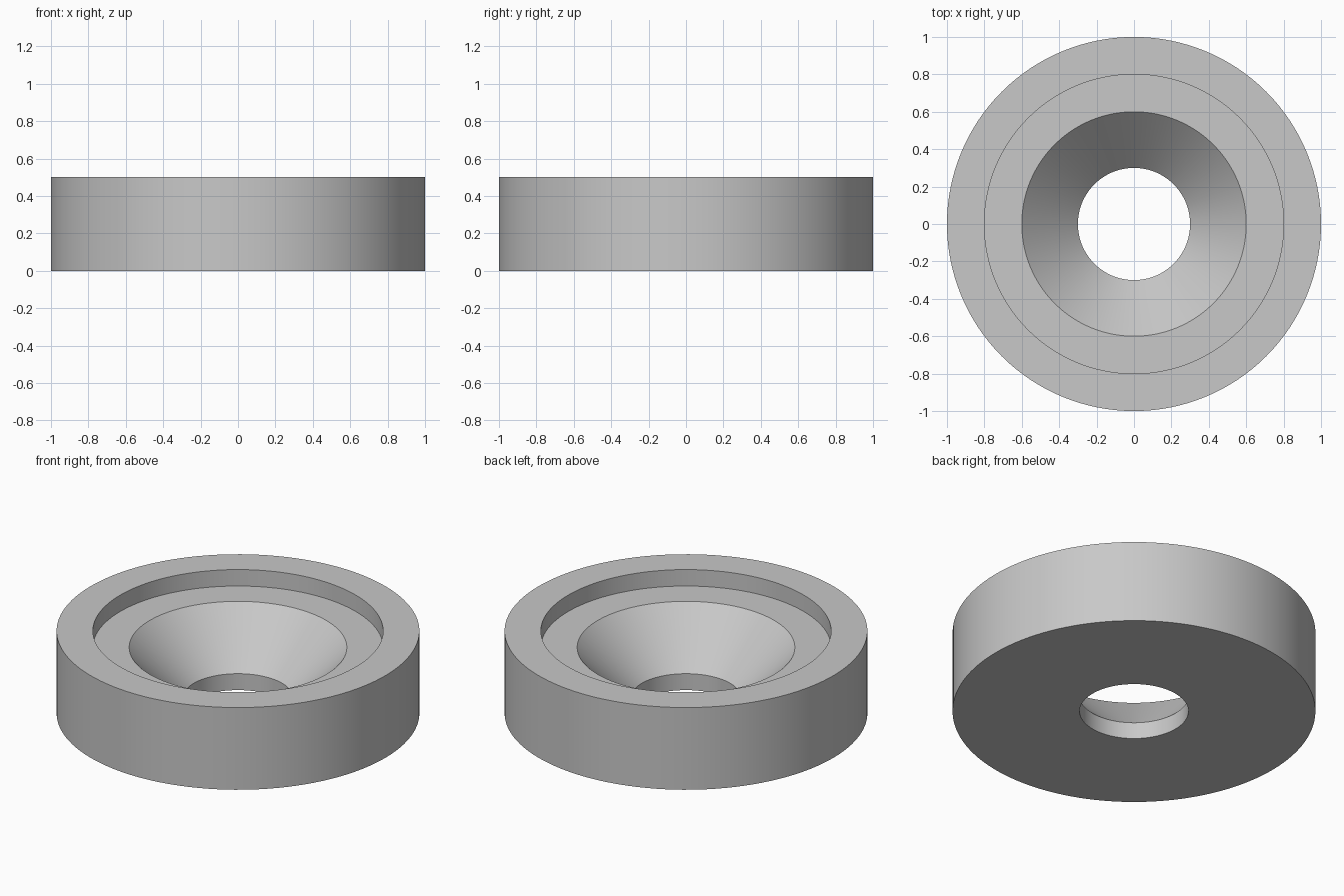
import bpy
import bmesh
import math

cube = bpy.data.objects.get("Cube")
if cube:
    bpy.data.objects.remove(cube, do_unlink=True)

SEGMENTS = 128

# Plain grey material
grey = bpy.data.materials.new("light_grey")
grey.use_nodes = True
colour = (0.58, 0.58, 0.58, 1.0)
grey.diffuse_color = colour
grey.node_tree.nodes["Principled BSDF"].inputs["Base Color"].default_value = colour

# Cross-section (radius, height): outer wall, rim, recess, countersink, bore
profile = [(1.0, 0.0), (1.0, 0.5), (0.8, 0.5), (0.8, 0.4),
           (0.6, 0.4), (0.3, 0.1), (0.3, 0.0)]

# Revolve the closed section around the z axis
bm = bmesh.new()
verts = [bm.verts.new((r, 0, z)) for r, z in profile]
edges = [bm.edges.new((v, verts[(i + 1) % len(verts)])) for i, v in enumerate(verts)]
bmesh.ops.spin(bm, geom=verts + edges, cent=(0, 0, 0), axis=(0, 0, 1),
               angle=math.tau, steps=SEGMENTS, use_merge=True)
bmesh.ops.remove_doubles(bm, verts=bm.verts[:], dist=0.0001)
bmesh.ops.recalc_face_normals(bm, faces=bm.faces[:])

mesh = bpy.data.meshes.new("countersunk_ring")
bm.to_mesh(mesh)
bm.free()
mesh.materials.append(grey)

ring = bpy.data.objects.new("countersunk_ring", mesh)
bpy.context.collection.objects.link(ring)

# Smooth round walls, crisp rims
bpy.ops.object.select_all(action="DESELECT")
ring.select_set(True)
bpy.context.view_layer.objects.active = ring
bpy.ops.object.shade_smooth_by_angle(angle=math.radians(30))
